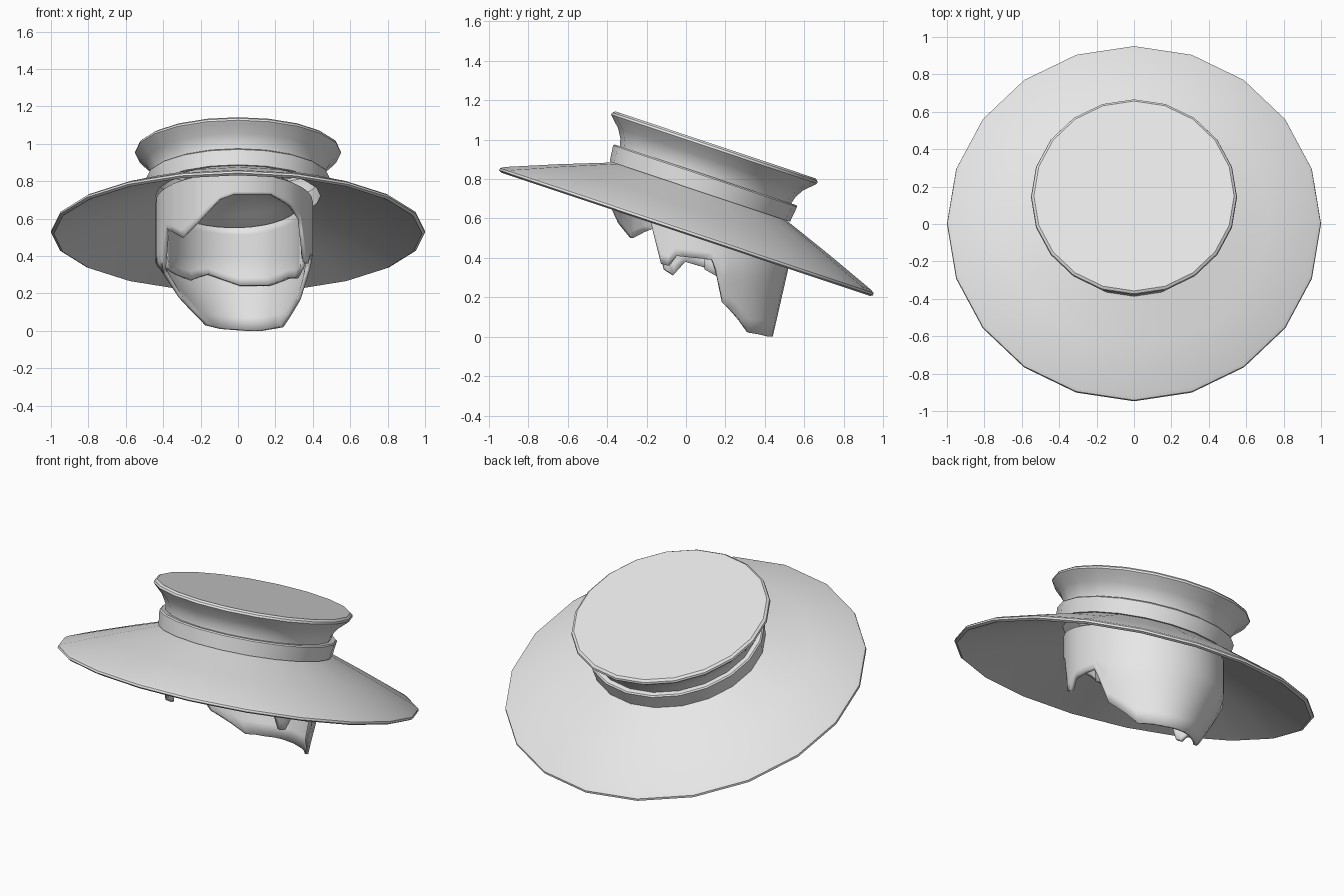
import bpy, bmesh
from math import sin, cos, radians, tau
from mathutils import Matrix

cube = bpy.data.objects.get("Cube")
if cube:
    bpy.data.objects.remove(cube, do_unlink=True)

TILT = radians(18.5)
CENTRE = 0.525

grey = bpy.data.materials.new("light_grey")
grey.use_nodes = True
grey.diffuse_color = (0.8, 0.8, 0.8, 1)
for node in grey.node_tree.nodes:
    if node.type == 'BSDF_PRINCIPLED':
        node.inputs["Base Color"].default_value = (0.8, 0.8, 0.8, 1)


def finish(name, bm, thickness=0):
    mesh = bpy.data.meshes.new(name)
    bm.to_mesh(mesh)
    bm.free()
    mesh.materials.append(grey)
    obj = bpy.data.objects.new(name, mesh)
    bpy.context.collection.objects.link(obj)
    bpy.ops.object.select_all(action='DESELECT')
    obj.select_set(True)
    bpy.context.view_layer.objects.active = obj
    bpy.ops.object.shade_smooth_by_angle(angle=radians(35))
    if thickness:
        mod = obj.modifiers.new("thickness", 'SOLIDIFY')
        mod.thickness = thickness
        mod.offset = -1
    return obj


def lathe(name, profile, closed=False, sides=20):
    """Turn a radius/height profile round the tilted hat axis."""
    bm = bmesh.new()
    rings = []
    for r, h in profile:
        rings.append([bm.verts.new((r * cos(tau * i / sides), r * sin(tau * i / sides), h))
                      for i in range(sides)])
    pairs = list(zip(rings, rings[1:]))
    if closed:
        pairs.append((rings[-1], rings[0]))
    for a, b in pairs:
        for i in range(sides):
            j = (i + 1) % sides
            bm.faces.new((a[i], a[j], b[j], b[i]))
    if not closed:
        bm.faces.new(rings[-1])
    bmesh.ops.recalc_face_normals(bm, faces=bm.faces)
    bm.transform(Matrix.Translation((0, 0, CENTRE)) @ Matrix.Rotation(-TILT, 4, 'X'))
    return finish(name, bm)


def sample(table, a):
    for (a0, z0), (a1, z1) in zip(table, table[1:]):
        if a0 <= a <= a1:
            return z0 + (z1 - z0) * (a - a0) / (a1 - a0)
    return table[-1][1]


def hair_point(a, z, scale):
    """Point on the hair wall; the wall narrows towards the nape."""
    t = max(0, (0.35 - z) / 0.35)
    x = 0.42 * sin(a) * scale * (1 - 0.38 * t) - 0.02 + 0.06 * t
    y = 0.06 - 0.46 * cos(a) * scale
    if y > 0.2:
        y -= 0.08 * t * (y - 0.2) / 0.32
    return x, y, z


def hair_sheet(name, table, scale, rows=8, cap=False):
    """Hanging sheet whose lower edge follows a table of angle and height."""
    bm = bmesh.new()
    angles = sorted(set([a for a, _ in table] + list(range(table[0][0], table[-1][0], 10))))
    if cap:
        angles = angles[:-1]
    columns = []
    for deg in angles:
        a = radians(deg)
        y = 0.06 - 0.46 * cos(a) * scale
        top = 0.71 - 0.334 * y
        bottom = min(sample(table, deg), top - 0.02)
        columns.append([bm.verts.new(hair_point(a, bottom + (top - bottom) * k / rows, scale))
                        for k in range(rows + 1)])
    pairs = list(zip(columns, columns[1:]))
    if cap:
        pairs.append((columns[-1], columns[0]))
    for p, q in pairs:
        for k in range(rows):
            bm.faces.new((p[k], q[k], q[k + 1], p[k + 1]))
    if cap:
        # Domed scalp hidden in the crown
        ring = [c[-1] for c in columns]
        for s, lift in ((0.75, 0.1), (0.4, 0.17)):
            new = [bm.verts.new((v.co.x * s, 0.08 + (v.co.y - 0.08) * s,
                                 0.69 + (v.co.z - 0.69) * s + lift - (0.04 if s > 0.5 else 0)))
                   for v in (c[-1] for c in columns)]
            for i in range(len(ring)):
                j = (i + 1) % len(ring)
                bm.faces.new((ring[i], ring[j], new[j], new[i]))
            ring = new
        bm.faces.new(ring)
    return finish(name, bm, 0.02)


# Hat
lathe("brim", [(0.985, -0.006), (1.0, 0.002), (0.998, 0.014), (0.98, 0.026),
               (0.72, 0.128), (0.45, 0.228), (0.44, 0.208), (0.72, 0.105)], closed=True)
lathe("hat_band", [(0.45, 0.222), (0.482, 0.222), (0.492, 0.305),
                   (0.485, 0.312), (0.45, 0.312)], closed=True)
lathe("crown", [(0.45, 0.21), (0.458, 0.31), (0.468, 0.35), (0.495, 0.395),
                (0.54, 0.438), (0.551, 0.45), (0.548, 0.462), (0.535, 0.472)])

# Hair wall: fringe at the front, side locks, long nape at the back
hair_sheet("hair", [(-180, 0.0), (-150, 0.01), (-130, 0.03), (-107, 0.18), (-103, 0.33),
                    (-82, 0.38), (-74, 0.31), (-68, 0.34), (-60, 0.55), (-52, 0.53),
                    (-42, 0.50), (-28, 0.58), (-11, 0.70), (0, 0.73), (28, 0.73),
                    (46, 0.67), (58, 0.60), (66, 0.37), (71, 0.36), (76, 0.41),
                    (99, 0.39), (102, 0.33), (106, 0.17), (130, 0.02), (160, 0.0),
                    (180, 0.0)], 1.0, cap=True)

# Inner layer with a ragged lower edge
hair_sheet("inner_hair", [(95, 0.34), (110, 0.28), (125, 0.28), (150, 0.24), (178, 0.24),
                          (205, 0.30), (225, 0.27), (245, 0.30), (265, 0.34)], 0.9)
